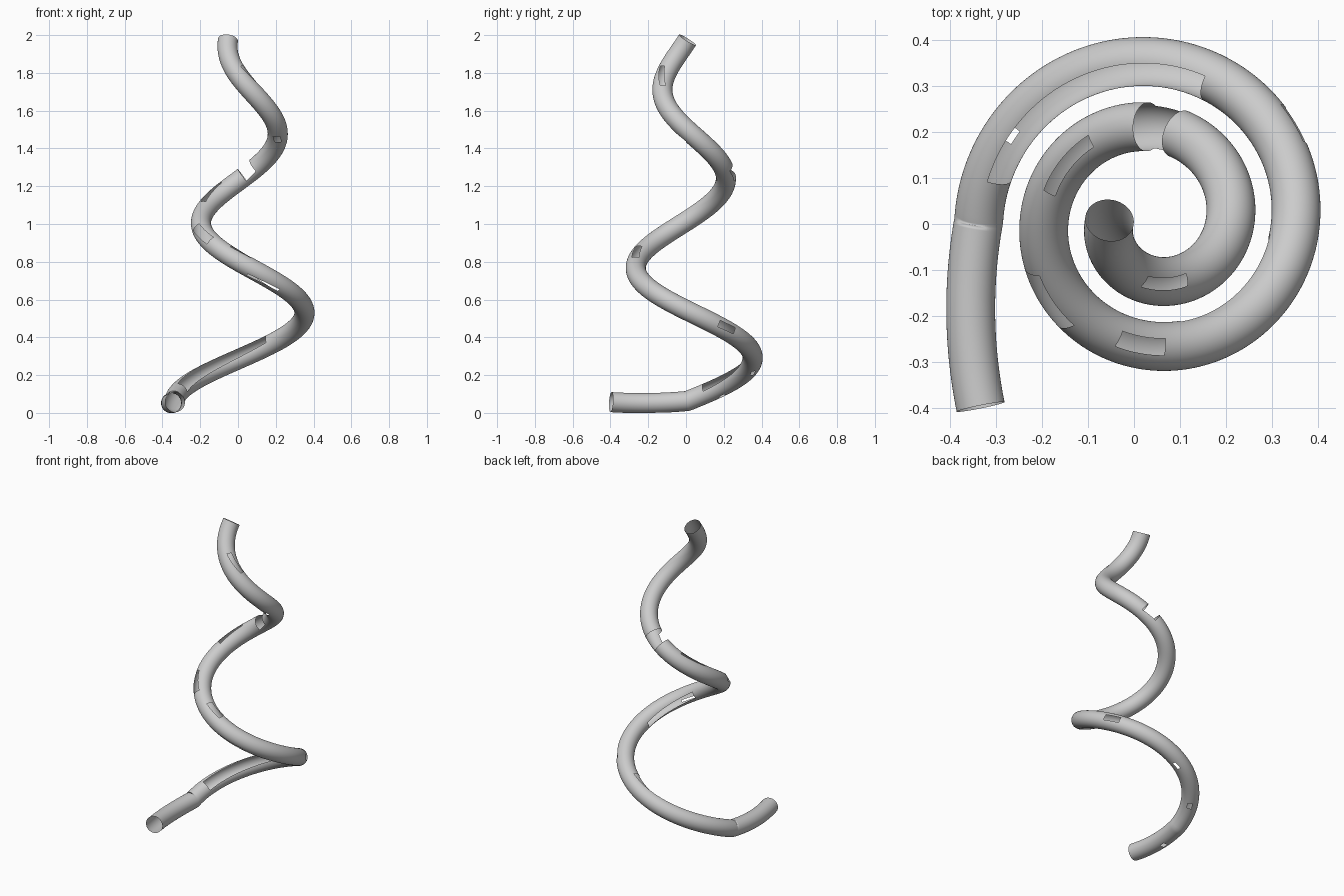
import bpy, bmesh, math
from mathutils import Vector

if "Cube" in bpy.data.objects:
    bpy.data.objects.remove(bpy.data.objects["Cube"])

R = 0.053          # tube radius
SIDES = 72
STEP = 0.02        # path step, in quarter turns


# Path: short curved run-out (q < 0), then a shrinking clockwise helix
def path(q):
    if q < 0:
        return Vector((-0.337 + 0.0735*q + 0.0775*q*q,
                       0.008 + 0.405*q,
                       0.063 + 0.038*q + 0.032*q*q))
    r = 0.3795 - 0.0355*q
    a = q*math.pi/2
    return Vector((0.0425 - r*math.cos(a), 0.008 + r*math.sin(a), 0.063 + 0.239*q))


# Openings: path range and angle range (0 = top, 90 = outside, -90 = inside)
openings = [
    (0.18, 1.26, -80, -5),     # long slot on the lower turn
    (2.10, 2.86, -120, -75),   # inner slot
    (2.60, 2.94, 130, 145),    # slit underneath
    (3.00, 3.24, -20, 20),     # roof and side windows
    (3.45, 3.77, 30, 85),
    (4.24, 4.66, -15, 15),
    (6.84, 7.28, -15, 15),
    (1.54, 1.70, 65, 105),
    (4.96, 5.18, -120, 120),   # break between sections
    (5.90, 6.02, 160, 200),    # small holes underneath
    (0.28, 0.34, 170, 200),
    (0.78, 0.86, 165, 185),
    (-0.42, -0.34, 165, 195),
]


def is_open(q, ang):
    return any(q0 < q < q1 and any(a0 < ang + k < a1 for k in (0, 360))
               for q0, q1, a0, a1 in openings)


# Sweep the tube wall, leaving out faces in the openings
bm = bmesh.new()
n = round(9/STEP)
rings = []
for i in range(n + 1):
    q = -1 + i*STEP
    t = (path(q + 0.01) - path(q - 0.01)).normalized()
    side = Vector((0, 0, 1)).cross(t).normalized()
    up = t.cross(side)
    rings.append([bm.verts.new(path(q) + R*(up*math.cos(a) + side*math.sin(a)))
                  for a in (2*math.pi*j/SIDES - math.pi for j in range(SIDES))])
for i in range(n):
    q = -1 + (i + 0.5)*STEP
    for j in range(SIDES):
        if is_open(q, 360*(j + 0.5)/SIDES - 180):
            continue
        k = (j + 1) % SIDES
        f = bm.faces.new((rings[i][j], rings[i][k], rings[i+1][k], rings[i+1][j]))
        f.smooth = True
bmesh.ops.delete(bm, geom=[v for v in bm.verts if not v.link_faces], context='VERTS')
bm.normal_update()
# make the outside face outwards
f = next(iter(bm.faces))
if f.normal.dot(f.calc_center_median() - path(-0.99)) < 0:
    bmesh.ops.reverse_faces(bm, faces=bm.faces[:])

mesh = bpy.data.meshes.new("spiral_tube")
bm.to_mesh(mesh)
bm.free()
tube = bpy.data.objects.new("spiral_tube", mesh)
bpy.context.collection.objects.link(tube)
